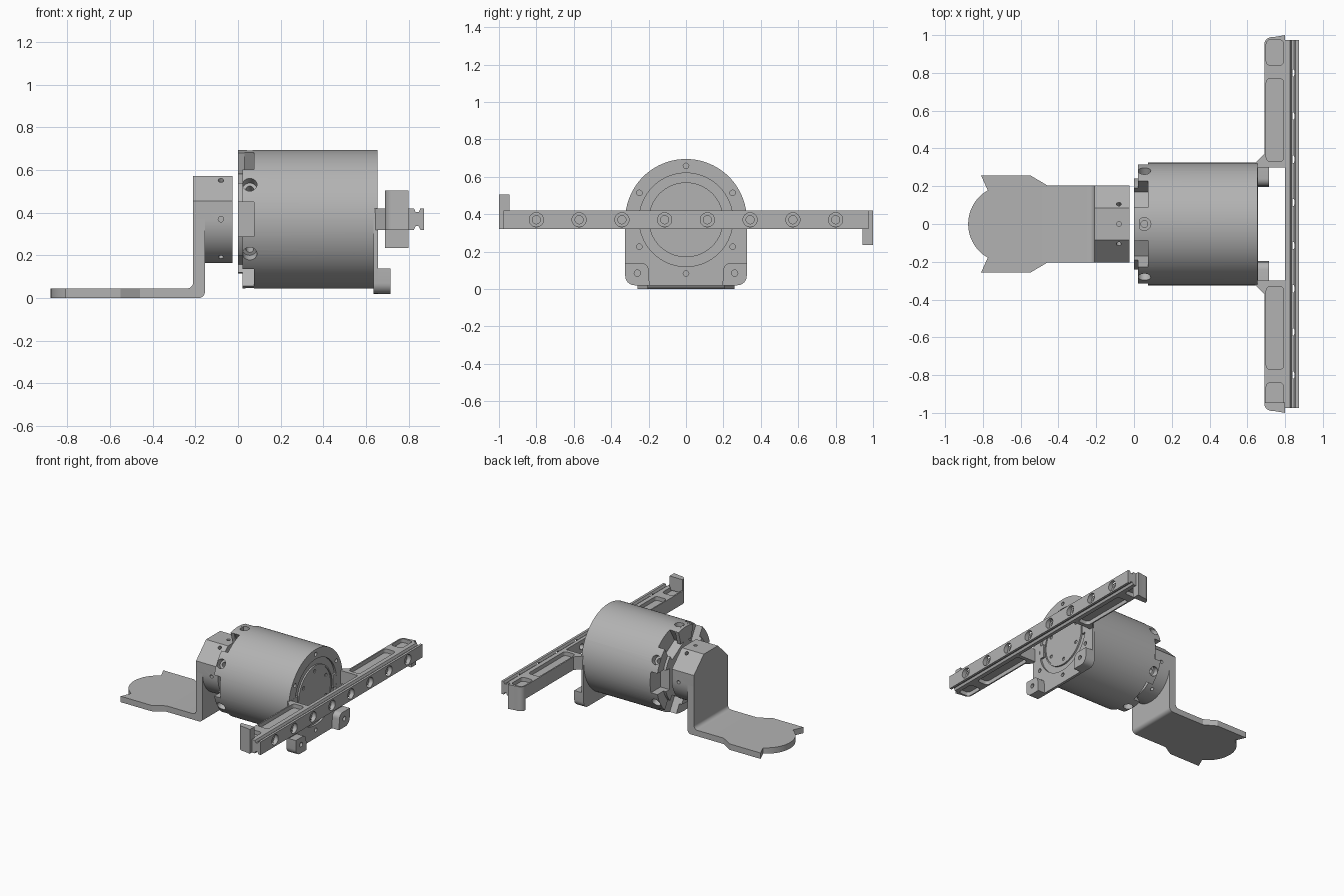
import bpy, bmesh
from math import sin, cos, radians
from mathutils import Matrix, Vector

if "Cube" in bpy.data.objects:
    bpy.data.objects.remove(bpy.data.objects["Cube"], do_unlink=True)

grey = bpy.data.materials.new("plain grey")
grey.use_nodes = True
colour = (0.45, 0.45, 0.45, 1)
grey.diffuse_color = colour
grey.node_tree.nodes["Principled BSDF"].inputs["Base Color"].default_value = colour

AXIS_Z = 0.37  # height of the motor axis


def arc(cx, cy, r, start, end, n):
    """Points along an arc, angles in degrees."""
    steps = [radians(start + (end - start) * i / n) for i in range(n + 1)]
    return [(cx + r * cos(a), cy + r * sin(a)) for a in steps]


def circle(cx, cy, r, n=24):
    return arc(cx, cy, r, 0, 360, n)[:-1]


def rect(a, b, c, d):
    return [(a, c), (b, c), (b, d), (a, d)]


def rounded(a, b, c, d, r):
    return (arc(b - r, d - r, r, 0, 90, 5) + arc(a + r, d - r, r, 90, 180, 5)
            + arc(a + r, c + r, r, 180, 270, 5) + arc(b - r, c + r, r, 270, 360, 5))


def mirrored(pts):
    return [(-a, b) for a, b in pts]


def prism(name, pts, axis, lo, hi, turn=0):
    """Extrude a profile along an axis, then turn it about the motor axis."""
    place = {"x": lambda a, b, t: (t, a, b),
             "y": lambda a, b, t: (a, t, b),
             "z": lambda a, b, t: (a, b, t)}[axis]
    bm = bmesh.new()
    face = bm.faces.new([bm.verts.new(place(a, b, lo)) for a, b in pts])
    new = bmesh.ops.extrude_face_region(bm, geom=[face])["geom"]
    bmesh.ops.translate(bm, vec=Vector(place(0, 0, hi - lo)),
                        verts=[v for v in new if isinstance(v, bmesh.types.BMVert)])
    bmesh.ops.recalc_face_normals(bm, faces=bm.faces)
    if turn:
        bmesh.ops.rotate(bm, verts=bm.verts, cent=(0, 0, AXIS_Z),
                         matrix=Matrix.Rotation(radians(turn), 3, "X"))
    mesh = bpy.data.meshes.new(name)
    bm.to_mesh(mesh)
    bm.free()
    mesh.materials.append(grey)
    obj = bpy.data.objects.new(name, mesh)
    bpy.context.collection.objects.link(obj)
    return obj


def activate(obj):
    bpy.ops.object.select_all(action="DESELECT")
    obj.select_set(True)
    bpy.context.view_layer.objects.active = obj


def cut(obj, *args, operation="DIFFERENCE"):
    """Cut (or join) a prism with the object and discard the helper."""
    tool = prism("cutter", *args)
    tool.hide_render = True
    mod = obj.modifiers.new("cut", "BOOLEAN")
    mod.operation, mod.object, mod.solver = operation, tool, "EXACT"
    activate(obj)
    bpy.ops.object.modifier_apply(modifier=mod.name)
    bpy.data.objects.remove(tool, do_unlink=True)


# Motor housing with castellated front end
housing = prism("motor_housing", circle(0, AXIS_Z, 0.325, 96), "x", 0.02, 0.655)
front_ring = prism("front_ring", circle(0, AXIS_Z, 0.255, 64), "x", 0, 0.03)
for k in range(6):
    notch = (rect(-0.08, 0.08, AXIS_Z + 0.2, AXIS_Z + 0.4), "x", -0.05, 0.075, 30 + 60 * k)
    cut(housing, *notch)
    cut(front_ring, *notch)
    cut(housing, circle(0.055, 0, 0.034), "z", AXIS_Z + 0.28, AXIS_Z + 0.4, 60 * k)
    cut(housing, circle(0.055, 0, 0.018, 16), "z", AXIS_Z + 0.21, AXIS_Z + 0.3, 60 * k)
cut(housing, circle(0, AXIS_Z, 0.13, 48), "x", -0.05, 0.06)
cut(front_ring, circle(0, AXIS_Z, 0.13, 48), "x", -0.05, 0.06)
top_pad = prism("top_pad", arc(0, AXIS_Z, 0.324, 74, 106, 10)
                + arc(0, AXIS_Z, 0.22, 106, 74, 6), "x", 0, 0.03)

# Rear flange that fills the lower corners
flange = prism("rear_flange", rounded(-0.325, 0.325, 0.02, 0.42, 0.05), "x", 0.635, 0.6555)

# Rear face recess, bolt circle and end cap
for part in (housing, flange):
    cut(part, circle(0, AXIS_Z, 0.25, 64), "x", 0.64, 0.7)
    for k in range(6):
        cut(part, circle(0, AXIS_Z + 0.288, 0.015, 12), "x", 0.625, 0.7, 60 * k)
cap = prism("rear_cap", circle(0, AXIS_Z, 0.2, 64), "x", 0.62, 0.652)
cut(cap, circle(0, AXIS_Z, 0.19, 64), "x", 0.647, 0.7)
for k in range(6):
    cut(cap, circle(0, AXIS_Z + 0.155, 0.013, 12), "x", 0.63, 0.7, 60 * k)

# Mounting ears at the bottom of the flange
ear_shape = (arc(0.275, 0.07, 0.05, -90, 0, 6) + [(0.325, 0.14)]
             + arc(0.24, 0.1, 0.04, 90, 180, 6) + [(0.195, 0.02)])
for side, shape in (("left", ear_shape), ("right", mirrored(ear_shape))):
    ear = prism(side + "_mounting_ear", shape, "x", 0.635, 0.715)
    y = 0.26 if side == "left" else -0.26
    cut(ear, circle(y, 0.085, 0.017, 16), "x", 0.65, 0.8)

# Side beams with pockets above and below
for side, s in (("left", 1), ("right", -1)):
    outline = [(0.63, 0.21), (0.655, 0.21), (0.655, 0.3), (0.8, 0.3), (0.8, 1.0),
               (0.74, 0.99)] + arc(0.73, 0.95, 0.04, 90, 180, 5) + [(0.69, 0.37), (0.64, 0.32)]
    beam = prism(side + "_beam", [(x, s * y) for x, y in outline], "z", 0.32, 0.42)
    for y0, y1 in ((0.33, 0.77), (0.84, 0.975)):
        lo, hi = sorted((s * y0, s * y1))
        pocket = rounded(0.7, 0.792, lo, hi, 0.022)
        cut(beam, pocket, "z", 0.39, 0.5)
        cut(beam, pocket, "z", 0.25, 0.35)
    # End tab: downward on the left, upward on the right
    tab = [(0.8, 0.945), (0.8, 1.0), (0.74, 0.99)] + arc(0.73, 0.95, 0.04, 90, 180, 5)
    z0, z1 = (0.235, 0.34) if s > 0 else (0.4, 0.505)
    prism(side + "_end_tab", [(x, s * y) for x, y in tab + [(0.69, 0.945)]], "z", z0, z1)

# Linear rail with side grooves and countersunk holes
half = [(0.8, 0.05), (0.825, 0.05), (0.833, 0.033), (0.847, 0.033), (0.855, 0.05), (0.873, 0.05)]
rail = prism("linear_rail", [(x, AXIS_Z - z) for x, z in half]
             + [(x, AXIS_Z + z) for x, z in reversed(half)], "y", -0.975, 0.975)
for k in range(8):
    y = -0.8 + k * 1.6 / 7
    cut(rail, circle(y, AXIS_Z, 0.038), "x", 0.84, 0.9)
    cut(rail, circle(y, AXIS_Z, 0.022, 16), "x", 0.78, 0.86)

# Output block: chamfered above, round below
block_shape = arc(0, AXIS_Z, 0.205, 180, 360, 32) + [
    (0.205, 0.455), (0.085, 0.572), (-0.085, 0.572), (-0.205, 0.455)]
block = prism("output_block", block_shape, "x", -0.21, -0.025)
for k in range(8):
    cut(block, circle(-0.08, 0, 0.013, 12), "z", AXIS_Z + 0.14, AXIS_Z + 0.3, 30 + 60 * k)
cut(block, circle(-0.08, 0, 0.013, 12), "z", AXIS_Z + 0.14, AXIS_Z + 0.3)

# Angled arm: upright leg and foot in one bent strip
strip = ([(-0.5, 0), (-0.185, 0)] + arc(-0.185, 0.03, 0.03, -90, 0, 6)
         + [(-0.155, AXIS_Z), (-0.21, AXIS_Z)] + arc(-0.24, 0.075, 0.03, 0, -90, 6)
         + [(-0.5, 0.045)])
prism("bent_arm", strip, "y", -0.205, 0.205)

# Foot plate with wings and rounded tip
edge = [(-0.46, 0.205), (-0.55, 0.258), (-0.81, 0.258), (-0.775, 0.18)]
prism("foot_plate", edge + arc(-0.673, 0, 0.205, 118, 242, 24)
      + [(x, -y) for x, y in reversed(edge)], "z", 0, 0.045)

# Smooth round surfaces, keep edges crisp
for obj in list(bpy.context.scene.objects):
    if obj.type == "MESH":
        activate(obj)
        bpy.ops.object.shade_smooth_by_angle(angle=radians(28))
